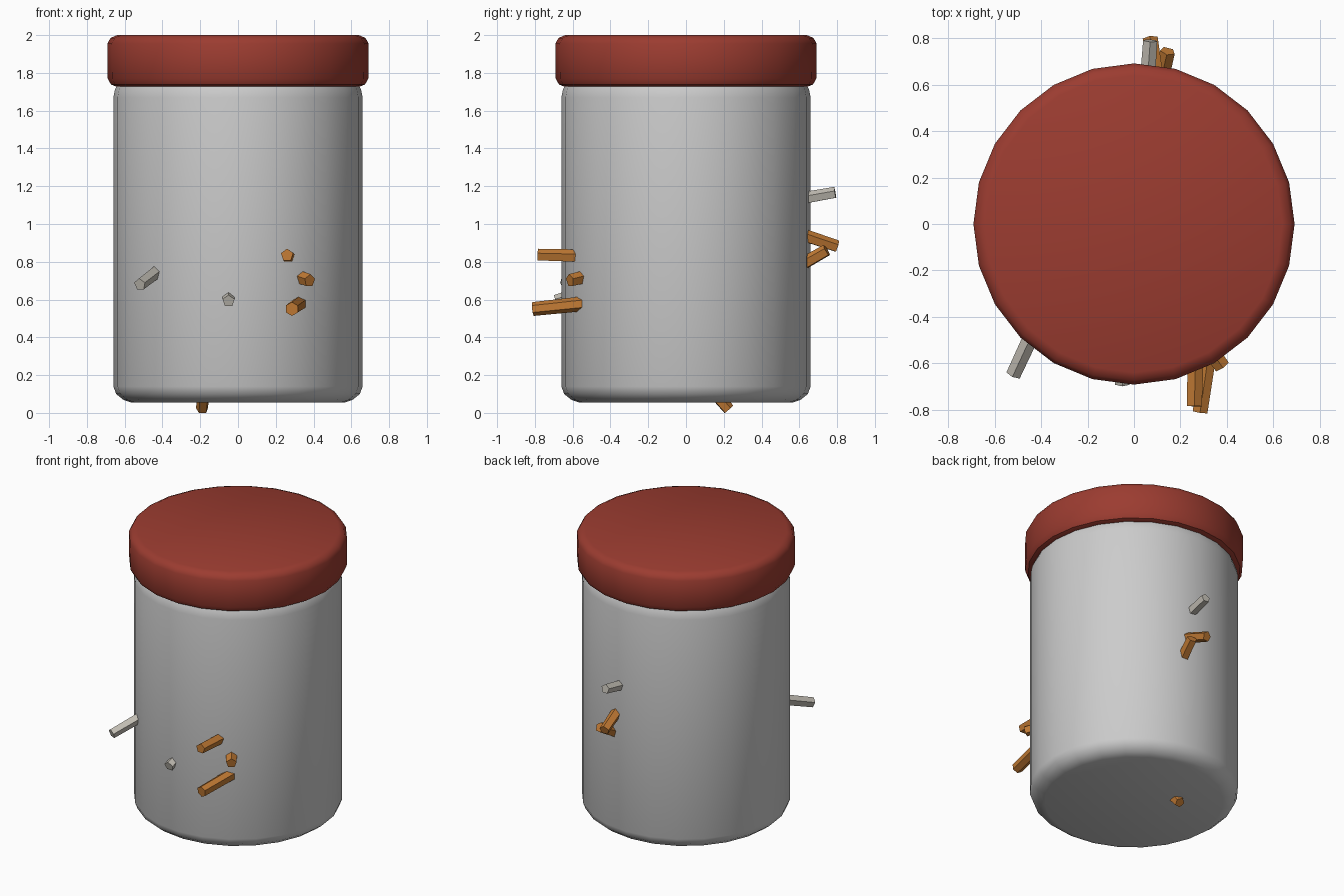
import bpy, bmesh, math
from mathutils import Vector

if "Cube" in bpy.data.objects:
    bpy.data.objects.remove(bpy.data.objects["Cube"])


def material(name, rgb):
    m = bpy.data.materials.new(name)
    m.diffuse_color = (*rgb, 1)
    m.use_nodes = True
    m.node_tree.nodes["Principled BSDF"].inputs["Base Color"].default_value = m.diffuse_color
    return m


RED = material("lid_red", (0.33, 0.045, 0.03))
ORANGE = material("chip_orange", (0.55, 0.20, 0.035))
PALE = material("chip_pale", (0.55, 0.52, 0.46))


def finish(name, bm, mat=None, angle=40):
    bmesh.ops.recalc_face_normals(bm, faces=bm.faces)
    me = bpy.data.meshes.new(name)
    bm.to_mesh(me)
    bm.free()
    ob = bpy.data.objects.new(name, me)
    bpy.context.collection.objects.link(ob)
    if mat:
        me.materials.append(mat)
    bpy.ops.object.select_all(action='DESELECT')
    ob.select_set(True)
    bpy.context.view_layer.objects.active = ob
    bpy.ops.object.shade_smooth_by_angle(angle=math.radians(angle))
    return ob


def lathe(name, profile, sides, mat=None):
    """Closed turned solid from (radius, height) points."""
    bm = bmesh.new()
    rings = []
    for r, z in profile:
        rings.append([bm.verts.new((r * math.cos(2 * math.pi * i / sides),
                                    r * math.sin(2 * math.pi * i / sides), z))
                      for i in range(sides)])
    for a, b in zip(rings, rings[1:]):
        for i in range(sides):
            j = (i + 1) % sides
            bm.faces.new((a[i], a[j], b[j], b[i]))
    bm.faces.new(rings[0])
    bm.faces.new(rings[-1])
    return finish(name, bm, mat)


def chip(name, tip, base, radius, sides, mat, extra=0.12):
    """Small faceted rod poking through the wall, continued a little inside."""
    tip, base = Vector(tip), Vector(base)
    axis = (base - tip).normalized()
    length = (base - tip).length + extra
    bm = bmesh.new()
    bmesh.ops.create_cone(bm, cap_ends=True, segments=sides, radius1=radius * 0.92,
                          radius2=radius, depth=length)
    rot = axis.to_track_quat('Z', 'Y').to_matrix().to_4x4()
    bmesh.ops.transform(bm, matrix=rot, verts=bm.verts)
    bmesh.ops.translate(bm, vec=tip + axis * length / 2, verts=bm.verts)
    return finish(name, bm, mat, 20)


# Jar body and lid
lathe("jar_body", [(0.565, 0.055), (0.605, 0.068), (0.645, 0.10), (0.66, 0.14),
                   (0.66, 1.67), (0.652, 1.71), (0.64, 1.735)], 24)
lathe("jar_lid", [(0.645, 1.728), (0.672, 1.738), (0.69, 1.77), (0.692, 1.955),
                  (0.675, 1.985), (0.64, 2.0)], 24, RED)

# Orange chips: tip, wall point, radius, sides
orange = [
    ((0.26, -0.785, 0.835), (0.265, -0.60, 0.83), 0.037, 5),
    ((0.38, -0.615, 0.70), (0.32, -0.53, 0.72), 0.038, 5),
    ((0.285, -0.81, 0.55), (0.32, -0.57, 0.575), 0.040, 6),
    ((0.07, 0.80, 0.88), (0.09, 0.65, 0.93), 0.037, 5),
    ((0.145, 0.745, 0.86), (0.12, 0.64, 0.80), 0.037, 5),
    ((-0.19, 0.225, 0.018), (-0.185, 0.18, 0.07), 0.036, 5),
]
for n, (t, b, r, s) in enumerate(orange, 1):
    chip(f"orange_chip_{n}", t, b, r, s, ORANGE)

# Pale chips
pale = [
    ((-0.52, -0.65, 0.68), (-0.455, -0.51, 0.73), 0.036, 5),
    ((-0.05, -0.69, 0.592), (-0.05, -0.63, 0.61), 0.036, 5),
    ((0.07, 0.79, 1.165), (0.06, 0.65, 1.14), 0.035, 5),
]
for n, (t, b, r, s) in enumerate(pale, 1):
    chip(f"pale_chip_{n}", t, b, r, s, PALE)
